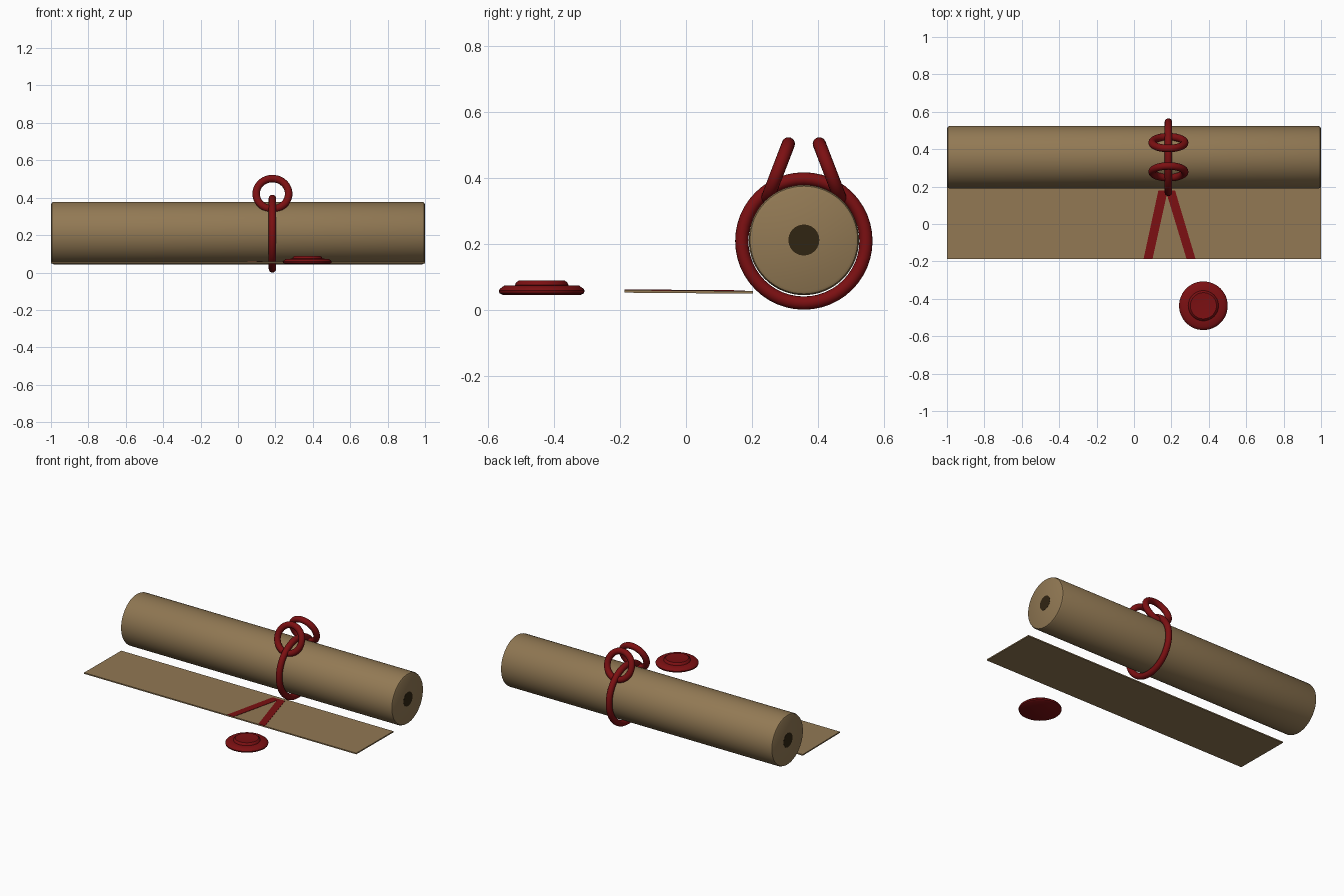
import bpy, bmesh, math
from mathutils import Matrix, Vector

if "Cube" in bpy.data.objects:
    bpy.data.objects.remove(bpy.data.objects["Cube"])


def material(name, rgb):
    m = bpy.data.materials.new(name)
    m.diffuse_color = (*rgb, 1)
    m.use_nodes = True
    m.node_tree.nodes["Principled BSDF"].inputs["Base Color"].default_value = m.diffuse_color
    return m


PARCHMENT = material("parchment", (0.285, 0.19, 0.088))
RED = material("wax red", (0.20, 0.005, 0.006))
DARK = material("dark core", (0.03, 0.018, 0.006))

ROLL_Y, ROLL_Z, ROLL_R = 0.357, 0.211, 0.167
KNOT_X = 0.184


def finish(name, bm, mat, smooth=True):
    bmesh.ops.recalc_face_normals(bm, faces=bm.faces)
    me = bpy.data.meshes.new(name)
    bm.to_mesh(me)
    bm.free()
    me.materials.append(mat)
    ob = bpy.data.objects.new(name, me)
    bpy.context.collection.objects.link(ob)
    if smooth:
        bpy.ops.object.select_all(action='DESELECT')
        ob.select_set(True)
        bpy.context.view_layer.objects.active = ob
        bpy.ops.object.shade_smooth_by_angle(angle=math.radians(35))
    return ob


def lathe(name, profile, matrix, mat, n=48):
    """Spin (radius, height) points about z, capping both ends."""
    bm = bmesh.new()
    rings = [[bm.verts.new(matrix @ Vector((r * math.cos(a), r * math.sin(a), h)))
              for a in (2 * math.pi * i / n for i in range(n))] for r, h in profile]
    for a, b in zip(rings, rings[1:]):
        for i in range(n):
            j = (i + 1) % n
            bm.faces.new((a[i], a[j], b[j], b[i]))
    bm.faces.new(rings[0])
    bm.faces.new(rings[-1])
    return finish(name, bm, mat)


def torus(name, center, tilt, major, minor, mat):
    """Ring standing upright, facing y after its tilt."""
    bpy.ops.mesh.primitive_torus_add(major_segments=48, minor_segments=16,
                                     major_radius=major, minor_radius=minor,
                                     location=center, rotation=tilt)
    ob = bpy.context.object
    ob.name = name
    ob.data.materials.append(mat)
    bpy.ops.object.shade_smooth()


def plate(name, outline, z_of_y, thick, mat):
    """Thin slab over an xy outline, following a sloping height."""
    bm = bmesh.new()
    low = [bm.verts.new((x, y, z_of_y(y))) for x, y in outline]
    top = [bm.verts.new((x, y, z_of_y(y) + thick)) for x, y in outline]
    bm.faces.new(low)
    bm.faces.new(top)
    for i in range(len(low)):
        j = (i + 1) % len(low)
        bm.faces.new((low[i], low[j], top[j], top[i]))
    return finish(name, bm, mat, smooth=False)


# Rolled parchment with softened ends
along_x = Matrix.Translation((0, ROLL_Y, ROLL_Z)) @ Matrix.Rotation(math.pi / 2, 4, 'Y')
half = [(ROLL_R - 0.012, 0.999), (ROLL_R - 0.004, 0.995), (ROLL_R, 0.986)]
lathe("parchment_roll", [(r, -h) for r, h in half] + half[::-1], along_x, PARCHMENT, 64)

# Dark hollow centre on each end
for side, label in ((-1, "left"), (1, "right")):
    lathe(f"core_{label}", [(0.047, side * 0.99), (0.047, side)], along_x, DARK, 24)

# Unrolled sheet in front, sloping very slightly
def sheet_z(y):
    return 0.050 - 0.008 * y

plate("parchment_sheet", [(-1, -0.187), (1, -0.187), (1, 0.203), (-1, 0.203)],
      sheet_z, 0.008, PARCHMENT)

# Ribbon around the roll and the two bow loops on top
torus("ribbon_band", (KNOT_X, ROLL_Y, 0.208), (0, math.pi / 2, 0), 0.188, 0.02, RED)
for side, label in ((-1, "front"), (1, "back")):
    torus(f"bow_loop_{label}", (KNOT_X, ROLL_Y + side * 0.078, 0.421),
          (math.pi / 2 + side * math.radians(21), 0, 0), 0.087, 0.02, RED)

# Ribbon tails lying on the sheet in a V
for end, label in ((0.075, "left"), (0.305, "right")):
    sx = 0.15 if end < KNOT_X else 0.19
    plate(f"ribbon_tail_{label}",
          [(end - 0.024, -0.187), (end + 0.024, -0.187), (sx + 0.03, 0.178), (sx - 0.02, 0.178)],
          lambda y: sheet_z(y) + 0.007, 0.003, RED)

# Wax seal: bevelled disc with a raised, rimmed centre
lathe("wax_seal", [(0.118, 0.045), (0.128, 0.050), (0.130, 0.058), (0.126, 0.064),
                   (0.113, 0.073), (0.081, 0.074), (0.078, 0.082), (0.070, 0.088),
                   (0.062, 0.087)],
      Matrix.Translation((0.371, -0.437, 0)), RED)
